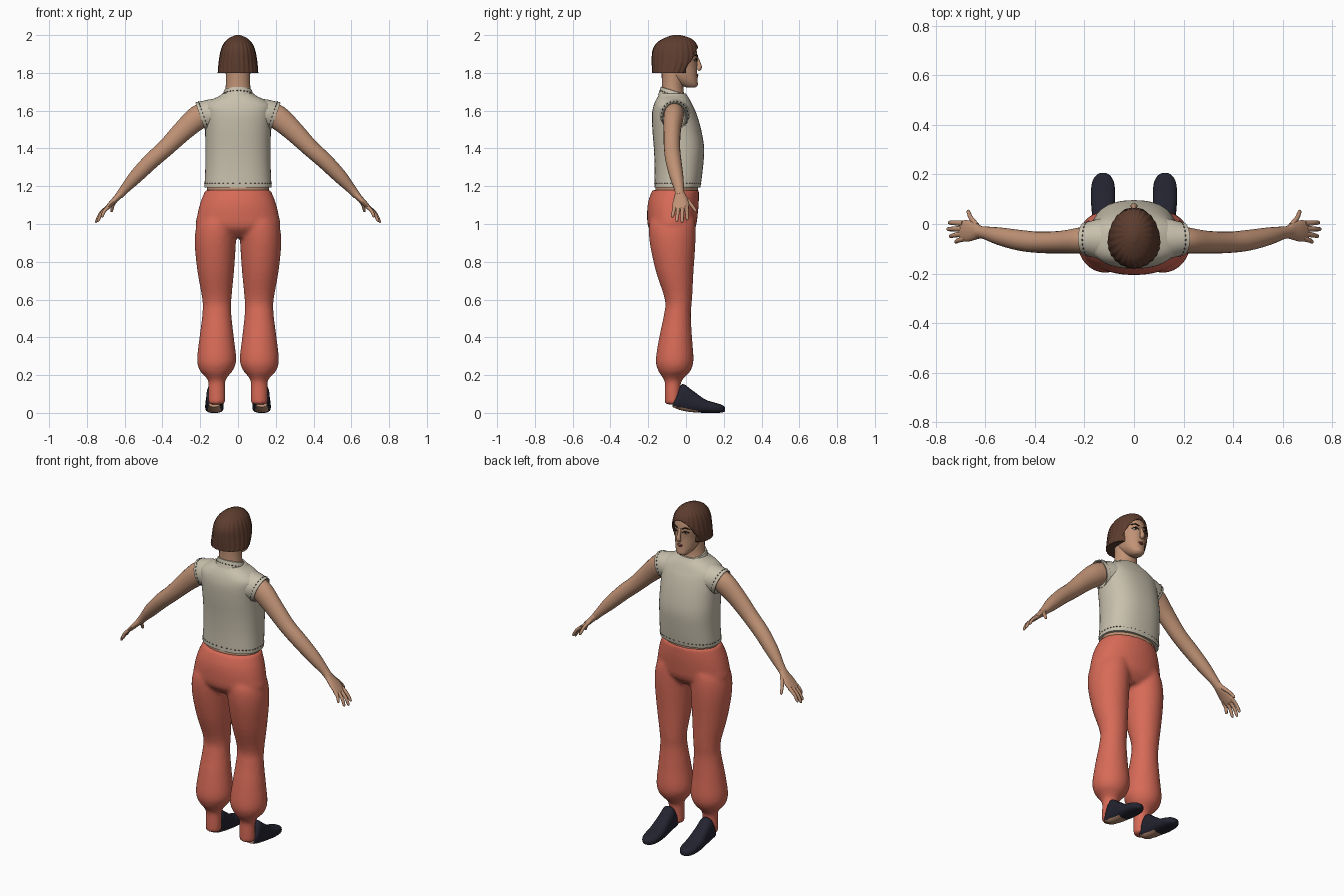
import bpy, bmesh, math
from mathutils import Vector

if "Cube" in bpy.data.objects:
    bpy.data.objects.remove(bpy.data.objects["Cube"])


def material(name, *rgb):
    m = bpy.data.materials.new(name)
    m.use_nodes = True
    m.diffuse_color = (*rgb, 1)
    m.node_tree.nodes["Principled BSDF"].inputs["Base Color"].default_value = (*rgb, 1)
    return m


SKIN = material("skin", 0.53, 0.29, 0.18)
HAIR = material("brown_hair", 0.11, 0.046, 0.028)
SHIRT = material("cream_cloth", 0.58, 0.53, 0.42)
PANTS = material("coral_cloth", 0.68, 0.145, 0.095)
SHOE = material("dark_leather", 0.017, 0.017, 0.03)
STITCH = material("grey_thread", 0.09, 0.09, 0.09)
LIPS = material("lip_red", 0.25, 0.07, 0.055)
WHITE = material("eye_white", 0.7, 0.66, 0.6)
DARK = material("dark_brown", 0.03, 0.015, 0.01)


def spline(rows, n):
    """Catmull-Rom interpolation through rows of numbers."""
    out = []
    for i in range(len(rows) - 1):
        a, b, c, d = (rows[max(0, min(len(rows) - 1, i + k))] for k in (-1, 0, 1, 2))
        for s in range(n):
            t = s / n
            out.append([q + t / 2 * (r - p + t * (2*p - 5*q + 4*r - w + t * (3*q - p - 3*r + w)))
                        for p, q, r, w in zip(a, b, c, d)])
    return out + [list(rows[-1])]


def outline(c, u, v, n, power=1.0, ridges=0, depth=0):
    pts = []
    for k in range(n):
        a = math.tau * k / n
        ca, sa = math.cos(a), math.sin(a)
        r = 1 + depth * math.cos(ridges * a)
        pts.append(c + r * u * math.copysign(abs(ca) ** power, ca)
                   + r * v * math.copysign(abs(sa) ** power, sa))
    return pts


def loft(bm, sections, n=24, **shape):
    rings = [[bm.verts.new(p) for p in outline(*s, n, **shape)] for s in sections]
    for a, b in zip(rings, rings[1:]):
        for k in range(n):
            bm.faces.new((a[k], a[(k + 1) % n], b[(k + 1) % n], b[k]))
    bm.faces.new(rings[0][::-1])
    bm.faces.new(rings[-1])


def finish(bm, name, mats, mirror=False, angle=50):
    bmesh.ops.recalc_face_normals(bm, faces=bm.faces)
    me = bpy.data.meshes.new(name)
    bm.to_mesh(me)
    bm.free()
    for m in mats:
        me.materials.append(m)
    me.shade_smooth()
    me.set_sharp_from_angle(angle=math.radians(angle))
    ob = bpy.data.objects.new(name, me)
    bpy.context.collection.objects.link(ob)
    if mirror:
        ob.modifiers.new("mirror", 'MIRROR').use_clip = False
        ob.modifiers["mirror"].use_mirror_merge = False
    return ob


def upright(rows, n=4, cx=False):
    """Rows of z, back y, front y, half width (and centre x)."""
    return [(Vector((r[4] if cx else 0, (r[1] + r[2]) / 2, r[0])),
             Vector((r[3], 0, 0)), Vector((0, (r[2] - r[1]) / 2, 0))) for r in spline(rows, n)]


def limb(rows, n=4):
    """Rows of x, y, z, half width, half thickness along a path."""
    rows = spline(rows, n)
    pts = [Vector(r[:3]) for r in rows]
    out = []
    for i, r in enumerate(rows):
        t = (pts[min(i + 1, len(pts) - 1)] - pts[max(i - 1, 0)]).normalized()
        v = t.cross(Vector((0, 1, 0))).normalized()
        out.append((pts[i], v.cross(t) * r[3], v * r[4]))
    return out


def part(name, sections, mat, n=24, mirror=False, **shape):
    bm = bmesh.new()
    loft(bm, sections, n, **shape)
    return finish(bm, name, [mat], mirror)


# Trousers: hips and two legs fused into one smooth surface
hips = [(.93, -.15, .01, .14), (.98, -.198, .05, .219), (1.05, -.206, .062, .215),
        (1.12, -.2, .068, .197), (1.18, -.178, .068, .172)]
leg = [(.045, -.112, -.03, .044, .112), (.1, -.112, -.03, .045, .112),
       (.165, -.113, -.025, .045, .112), (.195, -.13, 0, .062, .114),
       (.225, -.148, .025, .088, .115), (.28, -.16, .04, .104, .113),
       (.4, -.142, .032, .091, .113), (.52, -.117, .026, .077, .112),
       (.6, -.112, .032, .077, .112), (.75, -.16, .04, .097, .118),
       (.9, -.192, .05, .109, .12), (1, -.195, .05, .105, .112), (1.06, -.17, .04, .07, .1)]
bm = bmesh.new()
loft(bm, upright(hips), 40, power=.95)
for s in (-1, 1):
    loft(bm, upright([(*r[:4], s * r[4]) for r in leg], cx=True), 32)
trousers = finish(bm, "trousers", [PANTS])
rem = trousers.modifiers.new("fuse", 'REMESH')
rem.mode, rem.voxel_size, rem.use_smooth_shade = 'VOXEL', .011, True
sm = trousers.modifiers.new("soften", 'SMOOTH')
sm.factor, sm.iterations = .5, 4

# Waist and sleeveless top
part("waist", upright([(1.15, -.165, .06, .16), (1.205, -.16, .065, .166)]), SKIN, 40)
torso = [(1.195, -.167, .074, .175), (1.205, -.167, .078, .177), (1.3, -.166, .09, .173),
         (1.4, -.17, .096, .173), (1.5, -.178, .08, .174), (1.58, -.18, .057, .178),
         (1.625, -.172, .037, .178), (1.655, -.16, .022, .145), (1.677, -.147, .008, .1),
         (1.69, -.14, 0, .083)]
part("top", upright(torso), SHIRT, 48, power=.85)
TILT = Vector((0, .065, -.02))
collar = [(Vector((0, -.07, z)), Vector((r, 0, 0)), TILT * (r / .075))
          for z, r in ((1.66, .09), (1.685, .08), (1.706, .074), (1.708, .066), (1.69, .064))]
part("collar", collar, SHIRT, 32)
sleeve = [(Vector((x, -.06, z)), Vector((0, w, 0)), Vector((.33 * h, 0, .945 * h)))
          for x, z, w, h in ((.06, 1.588, .085, .085), (.13, 1.578, .084, .085), (.17, 1.573, .073, .081),
                             (.2, 1.57, .066, .078), (.2, 1.57, .061, .073), (.17, 1.575, .055, .066))]
part("cap_sleeve", sleeve, SHIRT, 32, mirror=True)


# Stitch dashes round the hem, collar and armholes
def stitches(name, section, count, mirror=False, power=1.0):
    bm = bmesh.new()
    pts = outline(*section, count * 2, power=power)
    for a, b in zip(pts[::2], pts[1::2]):
        mid, d = (a + b) / 2, (b - a).normalized()
        out = (mid - section[0]).normalized() * .002
        side = d.cross(out).normalized() * .0022
        loft(bm, [(mid - d * .004, out, side), (mid + d * .004, out, side)], 4)
    finish(bm, name, [STITCH], mirror)


stitches("hem_stitches", upright([(1.216, -.167, .08, .177), (1.217, -.167, .08, .177)])[0], 44, power=.85)
stitches("collar_stitches", (Vector((0, -.07, 1.685)), Vector((.081, 0, 0)), TILT * 1.07), 26)
stitches("armhole_stitches", (Vector((.182, -.06, 1.572)), Vector((0, .072, 0)),
                              Vector((.027, 0, .078))), 24, mirror=True)

# Arms, palms, fingers
arm = [(.15, -.06, 1.59, .05, .06), (.21, -.066, 1.565, .053, .064), (.29, -.073, 1.495, .046, .055),
       (.38, -.074, 1.405, .043, .046), (.46, -.066, 1.333, .042, .043), (.54, -.05, 1.252, .036, .037),
       (.6, -.036, 1.185, .026, .025), (.63, -.033, 1.15, .025, .02)]
part("arm", limb(arm), SKIN, 20, mirror=True)
palm = [(.615, -.034, 1.168, .023, .02), (.64, -.03, 1.14, .034, .017),
        (.67, -.028, 1.11, .043, .014), (.695, -.028, 1.083, .041, .011), (.703, -.028, 1.075, .034, .007)]
part("palm", limb(palm), SKIN, 16, mirror=True)
fingers = {"index_finger": ((.69, .003, 1.09), (.75, .006, 1.022)),
           "middle_finger": ((.695, -.019, 1.085), (.755, -.021, 1.008)),
           "ring_finger": ((.693, -.04, 1.085), (.745, -.05, 1.012)),
           "little_finger": ((.683, -.058, 1.093), (.722, -.073, 1.036)),
           "thumb": ((.635, -.006, 1.14), (.672, .055, 1.065))}
for name, (a, b) in fingers.items():
    a, b = Vector(a), Vector(b)
    bend = Vector((.005, 0, .004))
    rows = [(*a, .012, .011), (*(a.lerp(b, .5) + bend), .0095, .009),
            (*a.lerp(b, .9), .008, .0075), (*b, .003, .003)]
    part(name, limb(rows, 3), SKIN, 10, mirror=True)

# Shoes, with a bare patch under the heel
shoe = [(-.072, .032, .05, .026), (-.05, .022, .09, .039), (-.02, .012, .152, .042), (.03, .004, .122, .044),
        (.1, 0, .072, .049), (.16, 0, .052, .046), (.192, .002, .042, .032), (.206, .008, .03, .012)]
sections = [(Vector((.125, y, (lo + hi) / 2)), Vector((w, 0, 0)), Vector((0, 0, (hi - lo) / 2)))
            for y, lo, hi, w in spline(shoe, 4)]
bm = bmesh.new()
loft(bm, sections, 24, power=.75)
bmesh.ops.recalc_face_normals(bm, faces=bm.faces)
for f in bm.faces:
    c = f.calc_center_median()
    f.material_index = int(f.normal.z < -.6 and c.y < .06 or c.y < -.07)
finish(bm, "shoe", [SHOE, SKIN], mirror=True)

# Neck and head
part("neck", upright([(1.66, -.135, 0, .08), (1.7, -.13, -.012, .069), (1.75, -.128, -.014, .064),
                      (1.83, -.13, -.01, .064)]), SKIN)
head = [(1.722, .005, .048, .022), (1.735, -.03, .062, .038), (1.76, -.07, .061, .054),
        (1.79, -.11, .059, .064), (1.83, -.135, .058, .07), (1.88, -.145, .061, .077),
        (1.93, -.145, .053, .073), (1.965, -.125, .03, .055), (1.985, -.09, 0, .03)]
part("head", upright(head), SKIN, 32, power=.92)

# Bobbed hair with an arched opening for the face
bob = [(1.8, -.178, .03, .106), (1.86, -.18, .066, .101), (1.92, -.176, .066, .09),
       (1.96, -.152, .05, .072), (1.985, -.112, .02, .045), (2, -.07, -.03, .012)]
hair = part("hair", upright(bob, 5), HAIR, 144, ridges=24, depth=.014)
cutter = part("face_cutter", [(Vector((0, y, 1.8)), Vector((w, 0, 0)), Vector((0, 0, h)))
                              for y, w, h in ((.0, .085, .125), (.03, .086, .13), (.2, .09, .15))], HAIR, 40)
cutter.hide_render = True
cutter.hide_set(True)
cut = hair.modifiers.new("face_opening", 'BOOLEAN')
cut.operation, cut.object, cut.solver = 'DIFFERENCE', cutter, 'EXACT'

# Face features
part("nose", limb([(0, .054, 1.885, .008, .008), (0, .066, 1.855, .01, .009),
                   (0, .072, 1.828, .012, .014), (0, .062, 1.815, .008, .011)]), SKIN, 16)
for name, z, y in (("upper_lip", 1.789, .059), ("lower_lip", 1.78, .057)):
    part(name, limb([(-.026, y - .012, 1.783, .003, .001), (0, y, z, .007, .006),
                     (.026, y - .012, 1.783, .003, .001)]), LIPS, 12)
part("eyebrow", limb([(.014, .061, 1.887, .004, .003), (.035, .055, 1.895, .004, .004),
                      (.057, .041, 1.888, .002, .002)]), DARK, 10, mirror=True)
part("eyelid", limb([(.016, .057, 1.866, .004, .002), (.033, .055, 1.875, .006, .003),
                     (.051, .043, 1.866, .004, .002)]), DARK, 10, mirror=True)
for name, mat, y, w, h in (("eye", WHITE, .053, .014, .007), ("iris", DARK, .056, .006, .006)):
    dome = [(Vector((.033, y - .008 + .01 * math.sin(a), 1.866)), Vector((w * math.cos(a), 0, -.0)),
             Vector((0, -.3 * w * math.cos(a) * 0, h * math.cos(a)))) for a in (0, .4, .8, 1.2, 1.5)]
    part(name, dome, mat, 16, mirror=True)
